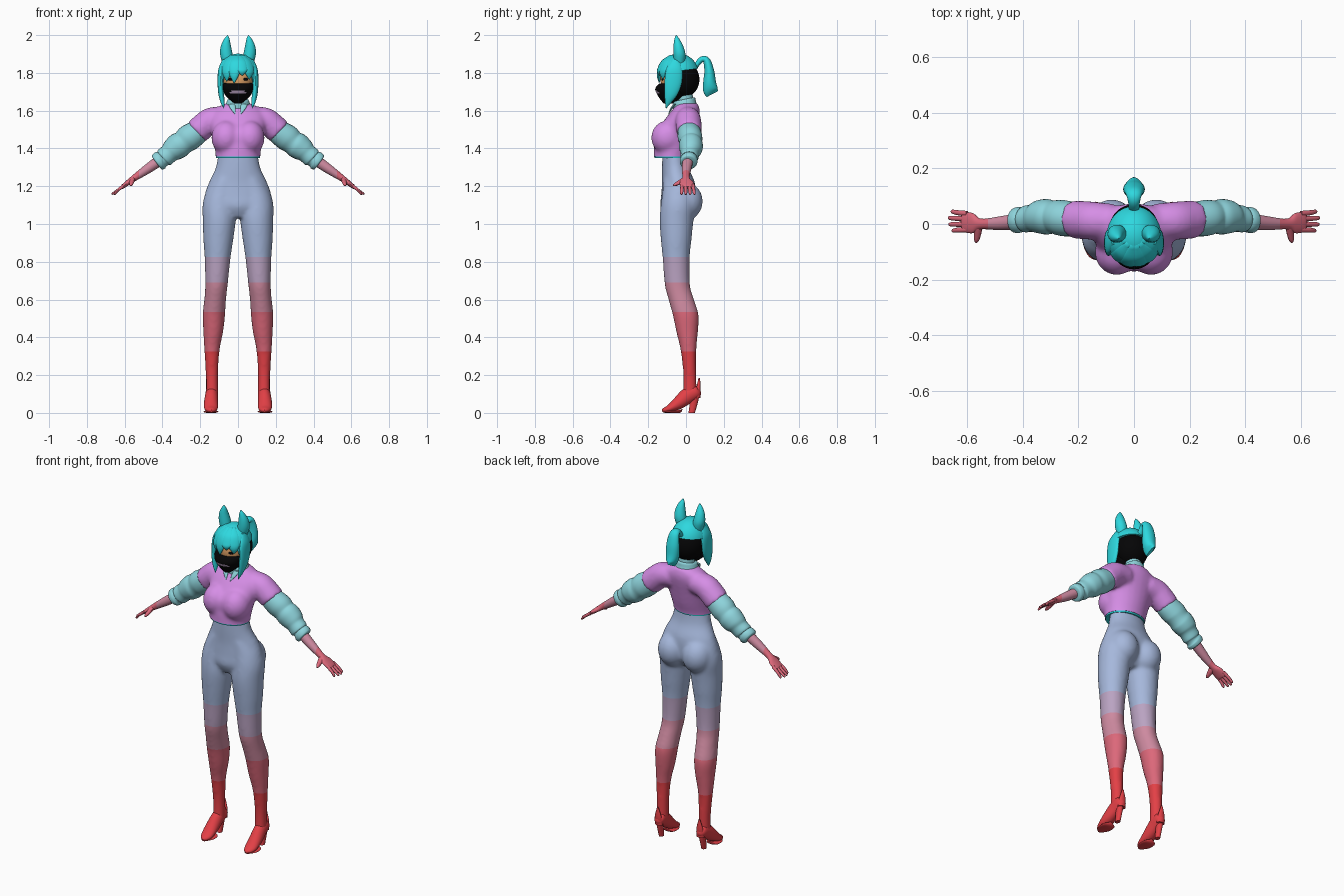
import bpy, bmesh, math
from mathutils import Vector, Matrix

def lin(c):
    c /= 255
    return c / 12.92 if c < 0.04 * 255 / 255 else ((c + 0.055) / 1.055) ** 2.4

def material(name, rgb):
    m = bpy.data.materials.new(name)
    m.diffuse_color = (*[lin(c) for c in rgb], 1)
    return m

TEAL = material("hair teal", (46, 216, 223))
AQUA = material("pale aqua", (142, 212, 220))
PURPLE = material("orchid", (214, 142, 230))
BLUE = material("slate blue", (166, 184, 220))
MAUVE = material("grey mauve", (186, 163, 194))
PINK = material("dusty pink", (206, 138, 160))
ROSE = material("rose", (220, 104, 122))
RED = material("red", (227, 64, 70))
BLACK = material("black", (5, 5, 6))
SKIN = material("tan skin", (226, 164, 104))

X, Y = (1, 0, 0), (0, 1, 0)

def loft(bm, rows, u=X, v=None, n=24, sub=5):
    """Smooth tube through rows of (x, y, z, radius along u, radius along v)."""
    pts = []
    for i in range(len(rows) - 1):
        p = [rows[max(0, min(len(rows) - 1, i + k))] for k in (-1, 0, 1, 2)]
        for s in range(sub + (i == len(rows) - 2)):
            t = s / sub
            pts.append([b + 0.5 * t * (c - a + t * (2*a - 5*b + 4*c - d + t * (3*(b - c) + d - a)))
                        for a, b, c, d in zip(*p)])
    rings, u = [], Vector(u).normalized()
    for i, p in enumerate(pts):
        t = Vector(pts[min(i + 1, len(pts) - 1)][:3]) - Vector(pts[max(i - 1, 0)][:3])
        w = Vector(v).normalized() if v else t.cross(u).normalized()
        ring = []
        for k in range(n):
            a = math.tau * k / n
            ring.append(bm.verts.new(Vector(p[:3]) + u * max(p[3], .0008) * math.cos(a)
                                     + w * max(p[4], .0008) * math.sin(a)))
        rings.append(ring)
    for r, q in zip(rings, rings[1:]):
        for k in range(n):
            bm.faces.new((r[k], r[(k + 1) % n], q[(k + 1) % n], q[k]))
    bm.faces.new(rings[0])
    bm.faces.new(rings[-1])

def ball(bm, c, r):
    bmesh.ops.create_uvsphere(bm, u_segments=32, v_segments=24, radius=1,
                              matrix=Matrix.Translation(c) @ Matrix.Diagonal((*r, 1)))

def slice_mesh(bm, co, no, trim=False):
    bmesh.ops.bisect_plane(bm, geom=bm.verts[:] + bm.edges[:] + bm.faces[:],
                           plane_co=co, plane_no=no, clear_inner=trim)
    if trim:
        bmesh.ops.holes_fill(bm, edges=[e for e in bm.edges if e.is_boundary])

def finish(name, bm, mats, mirror=False, blend=0, soften=5, cuts=(), axis=2, rule=None, floor=None):
    """Turn a bmesh into an object; optionally mirror, fuse the parts, trim, and colour by rule."""
    bmesh.ops.recalc_face_normals(bm, faces=bm.faces)
    me = bpy.data.meshes.new(name)
    bm.to_mesh(me)
    ob = bpy.data.objects.new(name, me)
    bpy.context.collection.objects.link(ob)
    if mirror:
        ob.modifiers.new("mirror", 'MIRROR').use_mirror_merge = False
    if blend:
        rm = ob.modifiers.new("fuse", 'REMESH')
        rm.mode, rm.voxel_size = 'VOXEL', blend
        sm = ob.modifiers.new("soften", 'SMOOTH')
        sm.factor, sm.iterations = 0.5, soften
    bpy.context.view_layer.update()
    new = bpy.data.meshes.new_from_object(ob.evaluated_get(bpy.context.evaluated_depsgraph_get()))
    ob.modifiers.clear()
    ob.data = new
    new.materials.clear()
    for m in mats:
        new.materials.append(m)
    bm.clear()
    bm.from_mesh(new)
    for c in cuts:
        for side in ((1, -1) if axis == 0 else (1,)):
            d = Vector((0, 0, 0))
            d[axis] = 1
            slice_mesh(bm, d * c * side, d)
    if floor:
        slice_mesh(bm, (0, 0, floor), (0, 0, 1), True)
    for f in bm.faces:
        f.material_index = rule(f.calc_center_median()) if rule else 0
    bm.to_mesh(new)
    bm.free()

def tube(name, rows, mat, mirror=False, **kw):
    bm = bmesh.new()
    loft(bm, rows, **kw)
    finish(name, bm, [mat], mirror)

# legs and hips, one fused skin with colour bands by height
bm = bmesh.new()
loft(bm, [(.137, .02, .08, .034, .038), (.138, .02, .2, .033, .035), (.138, .013, .33, .041, .042),
          (.131, .006, .43, .053, .058), (.128, -.002, .52, .06, .069), (.121, -.025, .6, .058, .068),
          (.114, -.046, .68, .06, .067), (.108, -.052, .82, .069, .072), (.104, -.052, .92, .08, .082),
          (.099, -.05, 1.02, .088, .09), (.098, -.042, 1.1, .09, .092), (.085, -.04, 1.17, .085, .085),
          (.06, -.045, 1.24, .07, .075)], v=Y)
loft(bm, [(0, -.05, 1.035, .07, .06), (0, -.046, 1.09, .15, .09), (0, -.04, 1.15, .176, .092),
          (0, -.04, 1.22, .155, .087), (0, -.056, 1.3, .118, .071), (0, -.062, 1.4, .102, .062)], v=Y)
ball(bm, (.08, -.002, 1.12), (.086, .091, .1))
bands = (.325, .535, .69, .825)
finish("legs_and_hips", bm, [RED, ROSE, PINK, MAUVE, BLUE], True, .009, 14, bands,
       rule=lambda c: sum(c.z > b for b in bands))

# cropped top with bust and short shoulders
bm = bmesh.new()
loft(bm, [(0, -.078, 1.32, .119, .095), (0, -.076, 1.36, .119, .095), (0, -.066, 1.42, .126, .103),
          (0, -.05, 1.49, .142, .104), (0, -.014, 1.57, .152, .086), (0, .002, 1.61, .122, .07),
          (0, .005, 1.64, .062, .057)], v=Y)
ball(bm, (.062, -.1, 1.457), (.079, .084, .09))
ball(bm, (0, -.085, 1.45), (.075, .085, .09))
loft(bm, [(.07, .01, 1.56, .062, .062), (.14, .012, 1.55, .068, .068), (.18, .014, 1.522, .069, .069),
          (.219, .016, 1.486, .069, .069)], u=Y)
finish("cropped_top", bm, [PURPLE], True, .009, 12, floor=1.358)
tube("top_hem", [(0, -.076, 1.35, .115, .091), (0, -.076, 1.36, .117, .093)], TEAL, v=Y, sub=2)

# puffy sleeves, cuffs, forearms
tube("sleeve", [(.195, .016, 1.505, .058, .058), (.225, .018, 1.48, .063, .066), (.262, .022, 1.455, .065, .07),
                (.29, .025, 1.432, .06, .064), (.315, .026, 1.415, .064, .068), (.345, .026, 1.392, .059, .062),
                (.365, .022, 1.374, .05, .052), (.39, .018, 1.352, .048, .052),
                (.398, .017, 1.345, .041, .043), (.412, .015, 1.337, .047, .05), (.428, .013, 1.325, .044, .046),
                (.432, .012, 1.322, .03, .03)], AQUA, True, u=Y)
bm = bmesh.new()
loft(bm, [(.4, .012, 1.347, .03, .03), (.48, .003, 1.291, .025, .025), (.55, 0, 1.243, .019, .017),
          (.58, .003, 1.221, .036, .014), (.61, .006, 1.198, .036, .011), (.618, .006, 1.192, .03, .007)], u=Y)
finish("forearm_and_palm", bm, [PINK, ROSE], True, cuts=(.525,), axis=0, rule=lambda c: int(abs(c.x) > .525))
bm = bmesh.new()
for i, tip in enumerate((.655, .666, .668, .658)):
    y = -.02 + .019 * i
    loft(bm, [(.6, y, 1.206, .01, .009), (.635, y * 1.1, 1.18, .009, .008),
              (tip - .004, y * 1.2, 1.16, .007, .006), (tip, y * 1.2, 1.156, .001, .001)], u=Y, n=10, sub=3)
loft(bm, [(.56, -.008, 1.235, .02, .013), (.563, -.04, 1.218, .014, .011), (.566, -.06, 1.208, .009, .008),
          (.567, -.069, 1.204, .001, .001)], u=(.8, 0, -.6), n=10, sub=3)
finish("fingers", bm, [ROSE], True)

# high-heeled shoes
bm = bmesh.new()
loft(bm, [(.138, .07, .125, .01, .015), (.138, .055, .115, .029, .036), (.14, .01, .092, .034, .042),
          (.143, -.04, .052, .037, .034), (.143, -.085, .024, .035, .021), (.142, -.115, .014, .022, .013),
          (.141, -.127, .01, .004, .006)])
loft(bm, [(.139, .045, .12, .026, .03), (.14, .042, .06, .016, .022), (.14, .03, 0, .013, .017)], v=Y)
loft(bm, [(.137, .058, .08, .024, .018), (.137, .066, .13, .02, .012), (.137, .07, .185, .004, .004)], v=Y)
loft(bm, [(.143, -.02, .02, .001, .001), (.143, -.035, .008, .034, .008), (.143, -.085, .006, .037, .006),
          (.142, -.122, .006, .012, .005)])
finish("heeled_shoe", bm, [RED], True)

# neck, collar and collar points
tube("neck", [(0, .0, 1.6, .045, .045), (0, -.012, 1.73, .042, .042)], AQUA, v=Y)
tube("collar", [(0, -.004, 1.615, .068, .064), (0, -.008, 1.635, .064, .062), (0, -.01, 1.655, .057, .06),
                (0, -.01, 1.66, .05, .05)], AQUA, v=(0, .97, .2))
tube("collar_point", [(.034, -.06, 1.635, .018, .008), (.026, -.078, 1.61, .014, .006),
                      (.014, -.094, 1.58, .001, .001)], AQUA, True, v=Y)

# head: face, shaved back, mask with a pale mouth stripe, eyes
bm = bmesh.new()
ball(bm, (0, -.04, 1.765), (.085, .095, .1))
finish("face", bm, [BLACK, SKIN], cuts=(1.735,), rule=lambda c: int(c.z > 1.735 and c.y < -.05))
bm = bmesh.new()
ball(bm, (0, -.02, 1.765), (.09, .091, .098))
finish("back_of_head", bm, [BLACK])
bm = bmesh.new()
loft(bm, [(0, -.09, 1.638, .02, .028), (0, -.078, 1.665, .052, .062), (0, -.074, 1.69, .073, .081),
          (0, -.076, 1.715, .082, .087), (0, -.066, 1.74, .086, .079), (0, -.05, 1.748, .07, .06)],
     v=Y, n=40, sub=6)
finish("face_mask", bm, [BLACK, MAUVE], cuts=(1.692, 1.706),
       rule=lambda c: int(abs(c.x) < .04 and c.y < -.1 and 1.692 < c.z < 1.706))
bm = bmesh.new()
ball(bm, (.038, -.124, 1.766), (.016, .006, .007))
finish("eye", bm, [BLACK], True)

# hair cap, cut off flat above the shaved back
bm = bmesh.new()
ball(bm, (0, -.04, 1.79), (.1, .109, .112))
slice_mesh(bm, (0, -.04, 1.81), (0, -.12, 1), True)
finish("hair_cap", bm, [TEAL])

# fringe strands fanned around the forehead
bm = bmesh.new()
for deg, tip in ((-64, 1.72), (-38, 1.755), (-12, 1.745), (13, 1.785), (38, 1.765), (64, 1.72)):
    a = math.radians(deg)
    rows = []
    for z, w in ((1.895, .01), (1.865, .029), (1.825, .033), ((1.825 + tip) / 2, .024), (tip, .001)):
        s = math.sqrt(1 - (max(z - 1.79, 0) / .112) ** 2)
        rows.append((.097 * s * math.sin(a), -.04 - .104 * s * math.cos(a), z, w, min(.012, w)))
    loft(bm, rows, u=(math.cos(a), math.sin(a), 0), v=(math.sin(a), -math.cos(a), 0), n=12)
finish("fringe", bm, [TEAL])

# long side locks, animal ears, ponytail
tube("side_lock", [(.07, -.055, 1.87, .02, .012), (.088, -.062, 1.82, .042, .016), (.092, -.068, 1.75, .046, .016),
                   (.089, -.078, 1.69, .036, .015), (.082, -.093, 1.645, .018, .011), (.075, -.106, 1.612, .001, .001)],
     TEAL, True, u=Y, v=X)
tube("ear", [(.052, -.035, 1.85, .03, .028), (.062, -.035, 1.9, .033, .032), (.064, -.041, 1.945, .026, .025),
             (.059, -.048, 1.98, .014, .013), (.055, -.052, 2.0, .001, .001)], TEAL, True, v=Y)
tube("ponytail", [(0, .045, 1.825, .018, .012), (0, .078, 1.868, .021, .015), (0, .108, 1.866, .029, .019),
                  (0, .123, 1.81, .038, .026), (0, .125, 1.75, .038, .034), (0, .13, 1.71, .028, .039),
                  (0, .14, 1.688, .008, .034)], TEAL)

# smooth shading with crisp edges
for o in bpy.context.scene.objects:
    o.select_set(True)
    bpy.context.view_layer.objects.active = o
bpy.ops.object.shade_smooth_by_angle(angle=math.radians(40))
